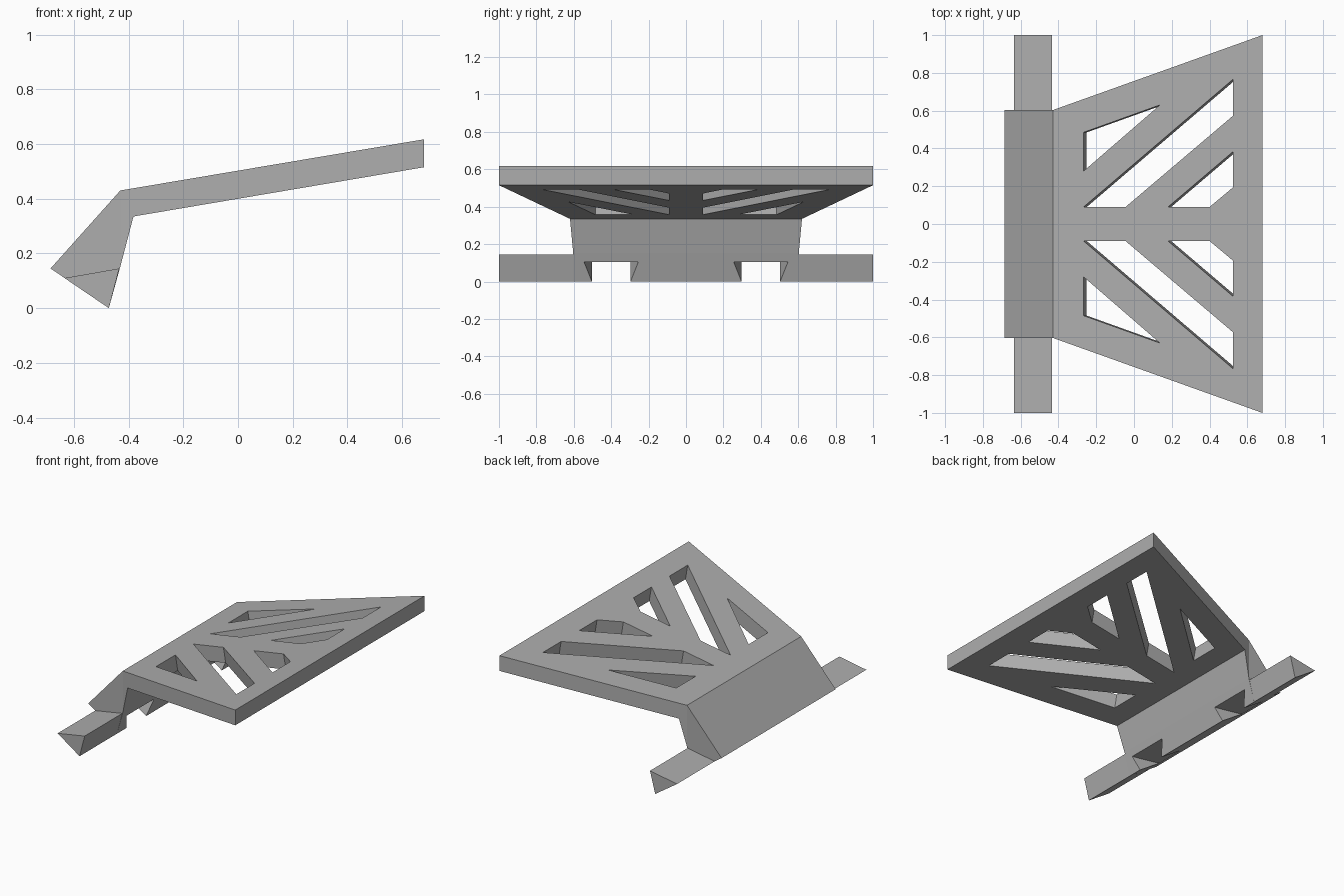
import bpy
import bmesh
from mathutils import Vector

cube = bpy.data.objects.get("Cube")
if cube:
    bpy.data.objects.remove(cube, do_unlink=True)

grey = bpy.data.materials.new("plain grey")
grey.use_nodes = True
grey.diffuse_color = (0.42, 0.42, 0.42, 1)
grey.node_tree.nodes["Principled BSDF"].inputs["Base Color"].default_value = (0.42, 0.42, 0.42, 1)


def loft(name, first, second, caps=None):
    """Closed solid between two matching outlines; caps lists the end polygons."""
    bm = bmesh.new()
    a = [bm.verts.new(p) for p in first]
    b = [bm.verts.new(p) for p in second]
    n = len(a)
    for cap in caps or [range(n)]:
        bm.faces.new([a[i] for i in cap])
        bm.faces.new([b[i] for i in reversed(cap)])
    for i in range(n):
        j = (i + 1) % n
        bm.faces.new((a[j], a[i], b[i], b[j]))
    bmesh.ops.recalc_face_normals(bm, faces=bm.faces)
    mesh = bpy.data.meshes.new(name)
    bm.to_mesh(mesh)
    bm.free()
    mesh.materials.append(grey)
    obj = bpy.data.objects.new(name, mesh)
    bpy.context.collection.objects.link(obj)
    return obj


def side_prism(name, outline, half, y=0, caps=None):
    """Side profile extruded in y, with a half width for each point."""
    return loft(name, [(x, y - half(x, z), z) for x, z in outline],
                [(x, y + half(x, z), z) for x, z in outline], caps)


# Bent body: sloping leg and flared plate
body = side_prism(
    "bracket_body",
    [(-0.43, 0.43), (-0.685, 0.145), (-0.472, 0), (-0.43, 0.152),
     (-0.382, 0.335), (0.68, 0.515), (0.68, 0.617)],
    lambda x, z: 0.603 + max(0, x + 0.43) * 0.3577,
    caps=[(0, 1, 2, 3), (0, 3, 4, 5, 6)])

# Three slanted openings on each side, cut square to the plate
cutters = []
normal = Vector((-0.166, 0, 0.986))
openings = [
    [(-0.267, 0.485), (0.137, 0.63), (-0.267, 0.28)],
    [(-0.267, 0.09), (-0.045, 0.09), (0.523, 0.572), (0.523, 0.765)],
    [(0.18, 0.09), (0.4, 0.09), (0.523, 0.193), (0.523, 0.382)],
]
for side in (-1, 1):
    for outline in openings:
        top = [Vector((x, side * y, 0.43 + 0.168 * (x + 0.43))) for x, y in outline]
        cutters.append(loft("opening_cutter", [p + normal * 0.03 for p in top],
                            [p - normal * 0.15 for p in top]))

    # Dovetail notch in the foot, widening away from the lower face
    cutters.append(side_prism(
        "notch_cutter", [(-0.64, 0.105), (-0.4, 0.105), (-0.4, -0.06), (-0.64, -0.06)],
        lambda x, z: 0.103 + 0.41 * ((x + 0.472) * 0.56 + z * 0.83), side * 0.4))

    # Triangular bar end beyond the leg
    side_prism("right_bar_end" if side < 0 else "left_bar_end",
               [(-0.634, 0.11), (-0.434, 0.145), (-0.472, 0)],
               lambda x, z: 0.2, side * 0.8)

# Apply the cuts and remove the cutters
bpy.context.view_layer.objects.active = body
for cutter in cutters:
    cut = body.modifiers.new("cut", "BOOLEAN")
    cut.operation = "DIFFERENCE"
    cut.solver = "EXACT"
    cut.object = cutter
    bpy.ops.object.modifier_apply(modifier=cut.name)
    bpy.data.objects.remove(cutter, do_unlink=True)
